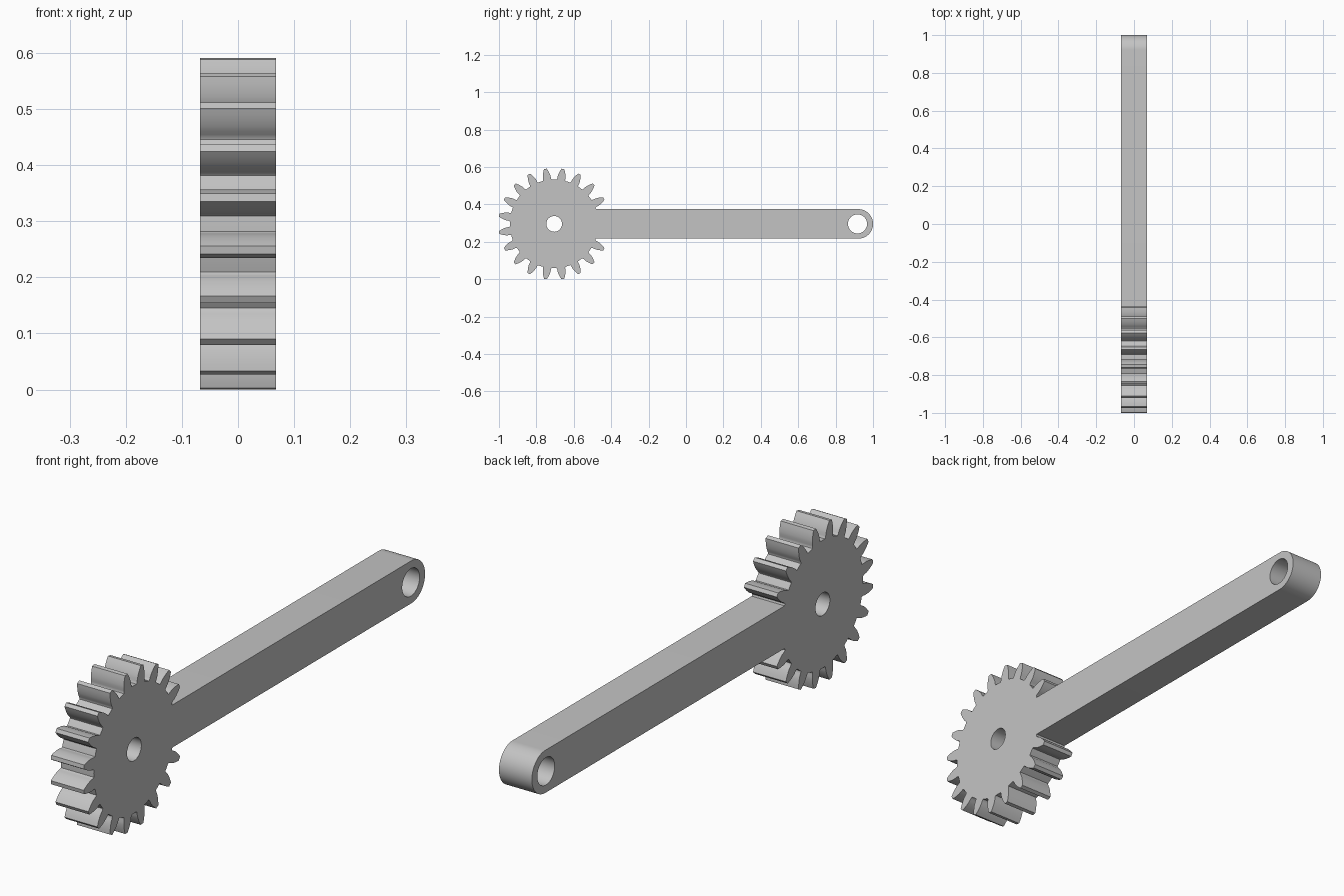
import bpy, bmesh
from math import sin, cos, radians, degrees, asin, pi
from mathutils import Matrix

cube = bpy.data.objects.get("Cube")
if cube:
    bpy.data.objects.remove(cube)

HALF_WIDTH = 0.0675
GEAR_Y, AXIS_Z = -0.705, 0.2955
TEETH, ROOT_R = 20, 0.237
ARM_HALF, ARM_END = 0.079, 0.921
# half of one tooth: radius and half angle in degrees, root to tip
FLANK = [(ROOT_R, 5.74), (0.241, 5.2), (0.247, 4.95), (0.256, 4.75),
         (0.265, 4.25), (0.276, 3.45), (0.288, 2.4), (0.298, 1.4)]


def polar(radius, angle, centre=GEAR_Y):
    a = radians(angle)
    return (centre + radius * cos(a), AXIS_Z + radius * sin(a))


def circle(radius, centre, steps=48):
    return [polar(radius, 360 * i / steps, centre) for i in range(steps)]


# Outline: gear teeth all round except where the arm leaves the gear
pitch = 360 / TEETH
join = degrees(asin(ARM_HALF / ROOT_R))
outline = [polar(ROOT_R, join)]
for i in range(1, TEETH - 1):
    mid = pitch * (i + 0.5)
    outline += [polar(r, mid - h) for r, h in FLANK]
    outline += [polar(r, mid + h) for r, h in reversed(FLANK)]
    if i < TEETH - 2:
        outline.append(polar(ROOT_R, mid + pitch / 2))
outline.append(polar(ROOT_R, -join))

# Rounded far end of the arm
outline += [polar(ARM_HALF, -90 + 180 * i / 32, ARM_END) for i in range(33)]

# Flat filled profile with a shaft hole and a pin hole, given thickness
curve = bpy.data.curves.new("gear_arm_profile", 'CURVE')
curve.dimensions = '2D'
curve.fill_mode = 'BOTH'
curve.extrude = HALF_WIDTH
for points in (outline, circle(0.042, GEAR_Y), circle(0.051, 0.917)):
    spline = curve.splines.new('POLY')
    spline.points.add(len(points) - 1)
    for p, (y, z) in zip(spline.points, points):
        p.co = (y, z, 0, 1)
    spline.use_cyclic_u = True

gear_arm = bpy.data.objects.new("gear_arm", curve)
bpy.context.collection.objects.link(gear_arm)
bpy.ops.object.select_all(action='DESELECT')
gear_arm.select_set(True)
bpy.context.view_layer.objects.active = gear_arm
bpy.ops.object.convert(target='MESH')
gear_arm = bpy.context.object
mesh = gear_arm.data

# Stand the profile upright in the side plane and join its seams
upright = Matrix(((0, 0, 1, 0), (1, 0, 0, 0), (0, 1, 0, 0), (0, 0, 0, 1)))
mesh.transform(upright)
bm = bmesh.new()
bm.from_mesh(mesh)
bmesh.ops.remove_doubles(bm, verts=bm.verts, dist=0.0001)
bmesh.ops.dissolve_limit(bm, angle_limit=radians(0.5), verts=bm.verts, edges=bm.edges)
bmesh.ops.recalc_face_normals(bm, faces=bm.faces)
bm.to_mesh(mesh)
bm.free()

# Plain grey metal
grey = bpy.data.materials.new("grey_metal")
grey.use_nodes = True
colour = (0.55, 0.55, 0.55, 1)
grey.diffuse_color = colour
grey.node_tree.nodes["Principled BSDF"].inputs["Base Color"].default_value = colour
mesh.materials.clear()
mesh.materials.append(grey)

bpy.ops.object.shade_smooth_by_angle(angle=radians(30))
